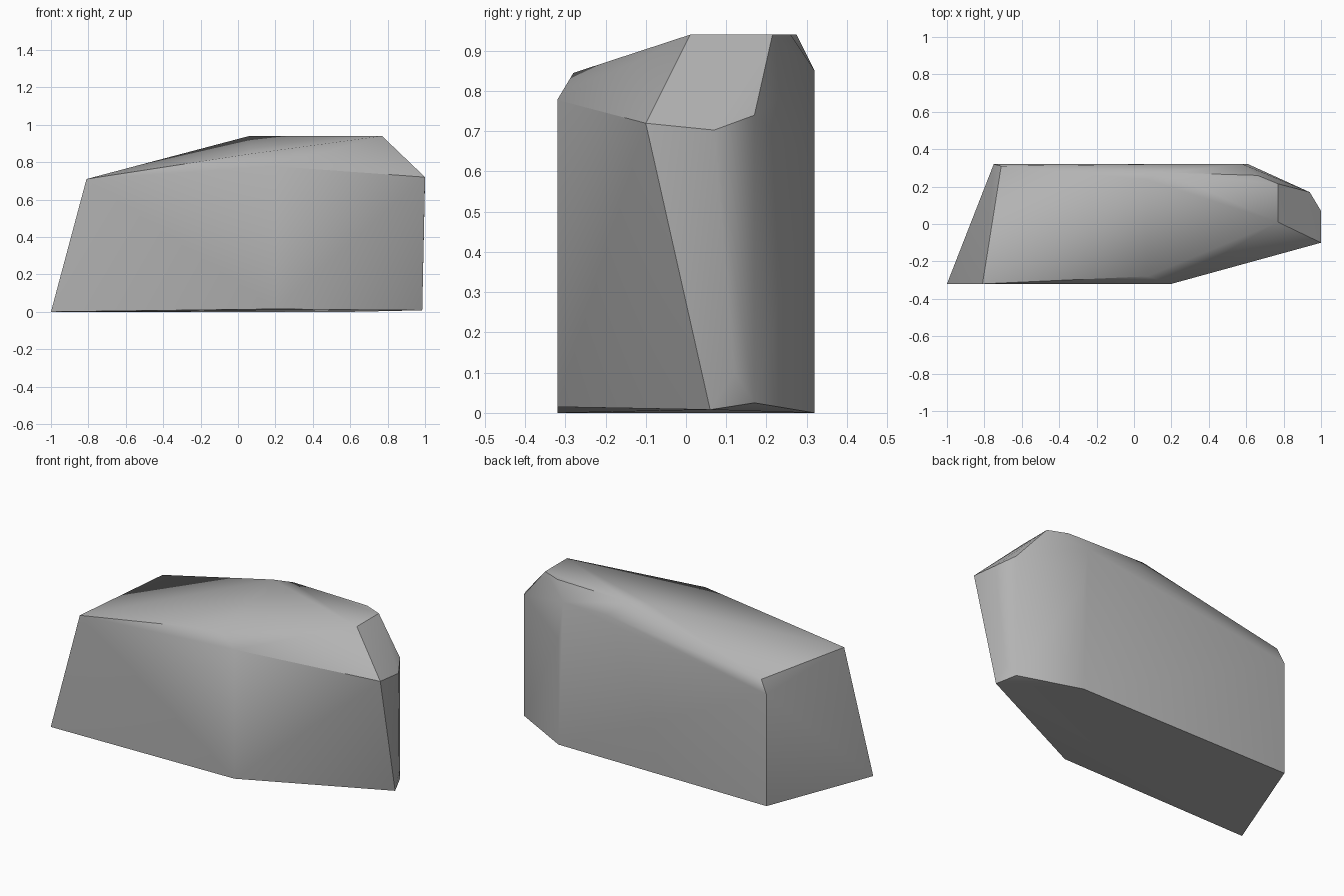
import bpy
import bmesh
import math

# Remove the default cube only
default_cube = bpy.data.objects.get("Cube")
if default_cube:
    bpy.data.objects.remove(default_cube, do_unlink=True)


def make_material(name, colour):
    material = bpy.data.materials.new(name)
    material.use_nodes = True
    material.diffuse_color = colour
    shader = next(n for n in material.node_tree.nodes if n.type == 'BSDF_PRINCIPLED')
    shader.inputs["Base Color"].default_value = colour
    shader.inputs["Roughness"].default_value = 0.9
    return material


def make_boulder(name, outlines, material, smooth_angle):
    """Wrap a chipped stone around its corner outlines."""
    bm = bmesh.new()
    for outline in outlines:
        for corner in outline:
            bm.verts.new(corner)
    hull = bmesh.ops.convex_hull(bm, input=bm.verts[:])
    spare = {v for v in hull["geom_interior"] + hull["geom_unused"]
             if isinstance(v, bmesh.types.BMVert)}
    bmesh.ops.delete(bm, geom=list(spare), context='VERTS')
    # Merge almost flat triangles into clean facets
    bmesh.ops.dissolve_limit(bm, angle_limit=math.radians(1.0),
                             verts=bm.verts[:], edges=bm.edges[:])
    bmesh.ops.recalc_face_normals(bm, faces=bm.faces[:])
    mesh = bpy.data.meshes.new(name)
    bm.to_mesh(mesh)
    bm.free()
    mesh.materials.append(material)
    boulder = bpy.data.objects.new(name, mesh)
    bpy.context.collection.objects.link(boulder)

    # Soft worn corners, crisp broken edges
    bpy.ops.object.select_all(action='DESELECT')
    boulder.select_set(True)
    bpy.context.view_layer.objects.active = boulder
    bpy.ops.object.shade_smooth_by_angle(angle=math.radians(smooth_angle))
    return boulder


# Base outline, resting on the ground
base = [(-1, -.32, 0), (.2, -.32, .015), (.985, .06, .008),
        (.94, .17, .025), (.61, .32, 0), (-.75, .32, 0)]

# Upper rim of the upright sides
rim = [(-.81, -.32, .71), (.2, -.32, .778), (1, -.1, .72),
       (1, .07, .703), (.94, .17, .74), (.97, .12, .1),
       (.61, .32, .62), (.58, .32, .85), (.29, .32, .85),
       (-.75, .32, .66)]

# Crown: high plateau and the sloping left shoulder
crown = [(-.71, .31, .735), (.07, -.28, .845), (.06, .24, .94),
         (.17, .275, .94), (.66, .26, .94), (.77, .215, .94),
         (.77, .01, .94)]

stone_grey = make_material("stone grey", (.45, .45, .45, 1))
make_boulder("boulder", [base, rim, crown], stone_grey, 35)
